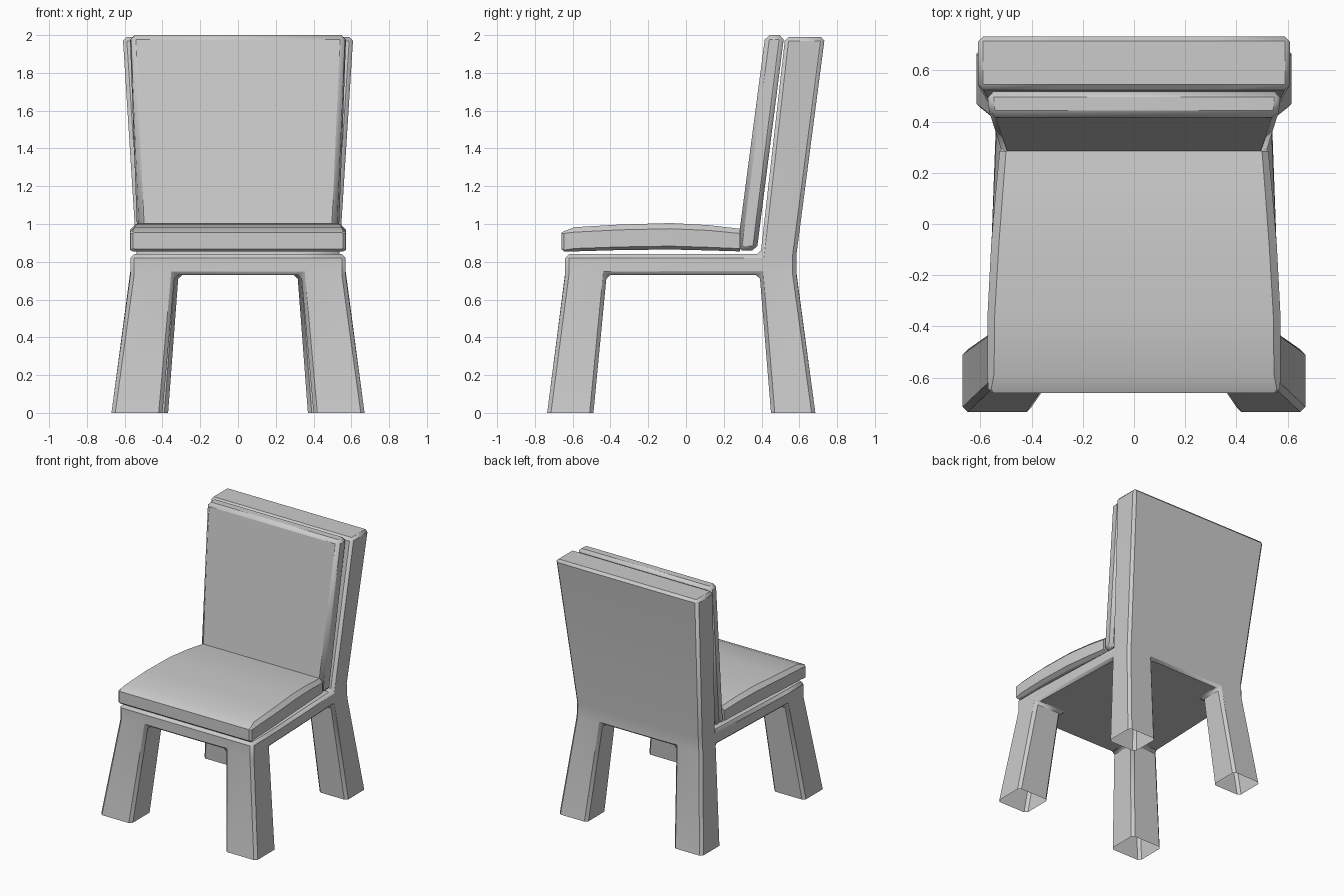
import bpy
import bmesh
import math

cube = bpy.data.objects.get("Cube")
if cube:
    bpy.data.objects.remove(cube)

grey = bpy.data.materials.new("light_grey")
grey.use_nodes = True
grey.diffuse_color = (0.6, 0.6, 0.6, 1)
grey.node_tree.nodes["Principled BSDF"].inputs["Base Color"].default_value = (0.6, 0.6, 0.6, 1)


def finish(name, bm, bevel=0):
    """Turn a bmesh into a shaded object with an optional chamfer."""
    bmesh.ops.recalc_face_normals(bm, faces=bm.faces)
    mesh = bpy.data.meshes.new(name)
    bm.to_mesh(mesh)
    bm.free()
    mesh.materials.append(grey)
    obj = bpy.data.objects.new(name, mesh)
    bpy.context.collection.objects.link(obj)
    if bevel:
        mod = obj.modifiers.new("chamfer", "BEVEL")
        mod.width = bevel
        mod.segments = 1
        mod.limit_method = "ANGLE"
        mod.angle_limit = math.radians(35)
    bpy.ops.object.select_all(action="DESELECT")
    obj.select_set(True)
    bpy.context.view_layer.objects.active = obj
    bpy.ops.object.shade_smooth_by_angle(angle=math.radians(20))
    return obj


def loft(bm, rings):
    """Skin a row of matching closed rings and cap both ends."""
    rows = [[bm.verts.new(p) for p in ring] for ring in rings]
    n = len(rows[0])
    for a, b in zip(rows, rows[1:]):
        for i in range(n):
            j = (i + 1) % n
            bm.faces.new((a[i], a[j], b[j], b[i]))
    bm.faces.new(rows[0])
    bm.faces.new(rows[-1])


# Frame: a cage of cells for four legs, the seat slab and the back panel.
# Each level: height, y lines, (inner, outer) half widths at front and rear
levels = [
    (0.00, (-0.735, -0.49, 0.45, 0.685), (0.40, 0.67), (0.37, 0.615)),
    (0.73, (-0.64, -0.42, 0.39, 0.585), (0.335, 0.57), (0.315, 0.54)),
    (0.84, (-0.64, -0.42, 0.395, 0.585), (0.335, 0.57), (0.315, 0.535)),
    (1.99, (-0.64, -0.42, 0.525, 0.735), (0.335, 0.57), (0.315, 0.61)),
]


def frame_point(i, j, k):
    z, ys, front, rear = levels[k]
    inner, outer = front if j < 2 else rear
    return ((-outer, -inner, inner, outer)[i], ys[j], z)


def solid(i, j, k):
    if not (0 <= i < 3 and 0 <= j < 3 and 0 <= k < 3):
        return False
    return k == 1 or (k == 0 and i != 1 and j != 1) or (k == 2 and j == 2)


bm = bmesh.new()
verts = {}


def corner(key):
    if key not in verts:
        verts[key] = bm.verts.new(frame_point(*key))
    return verts[key]


for i in range(3):
    for j in range(3):
        for k in range(3):
            if not solid(i, j, k):
                continue
            for axis in range(3):
                for side in (0, 1):
                    cell = [i, j, k]
                    cell[axis] += 2 * side - 1
                    if solid(*cell) or cell[2] < 0:  # legs stay open below
                        continue
                    quad = []
                    for u, v in ((0, 0), (1, 0), (1, 1), (0, 1)):
                        key = [i, j, k]
                        key[axis] += side
                        key[(axis + 1) % 3] += u
                        key[(axis + 2) % 3] += v
                        quad.append(corner(tuple(key)))
                    bm.faces.new(quad)
finish("chair_frame", bm, 0.02)

# Seat cushion: chamfered sections from front to rear
# y, half width, bottom, top, chamfer
stations = [
    (-0.66, 0.555, 0.868, 0.955, 0.005),
    (-0.645, 0.57, 0.855, 0.962, 0.012),
    (-0.59, 0.573, 0.855, 0.983, 0.026),
    (-0.35, 0.572, 0.862, 0.997, 0.028),
    (-0.08, 0.558, 0.865, 1.005, 0.03),
    (0.12, 0.541, 0.86, 0.994, 0.028),
    (0.285, 0.525, 0.855, 0.975, 0.025),
]
rings = []
for y, w, low, high, c in stations:
    half = [(w - c, low), (w, low + c * 0.6), (w, high - c), (w - c, high)]
    rings.append([(x, y, z) for x, z in half] + [(-x, y, z) for x, z in reversed(half)])
bm = bmesh.new()
loft(bm, rings)
finish("seat_cushion", bm)

# Back cushion: leaning slab that widens upward
bm = bmesh.new()
loft(bm, [
    [(-wf, yf, z), (wf, yf, z), (wb, yb, z), (-wb, yb, z)]
    for z, yf, yb, wf, wb in ((0.86, 0.27, 0.375, 0.515, 0.535), (2.0, 0.42, 0.52, 0.565, 0.575))
])
finish("back_cushion", bm, 0.024)
